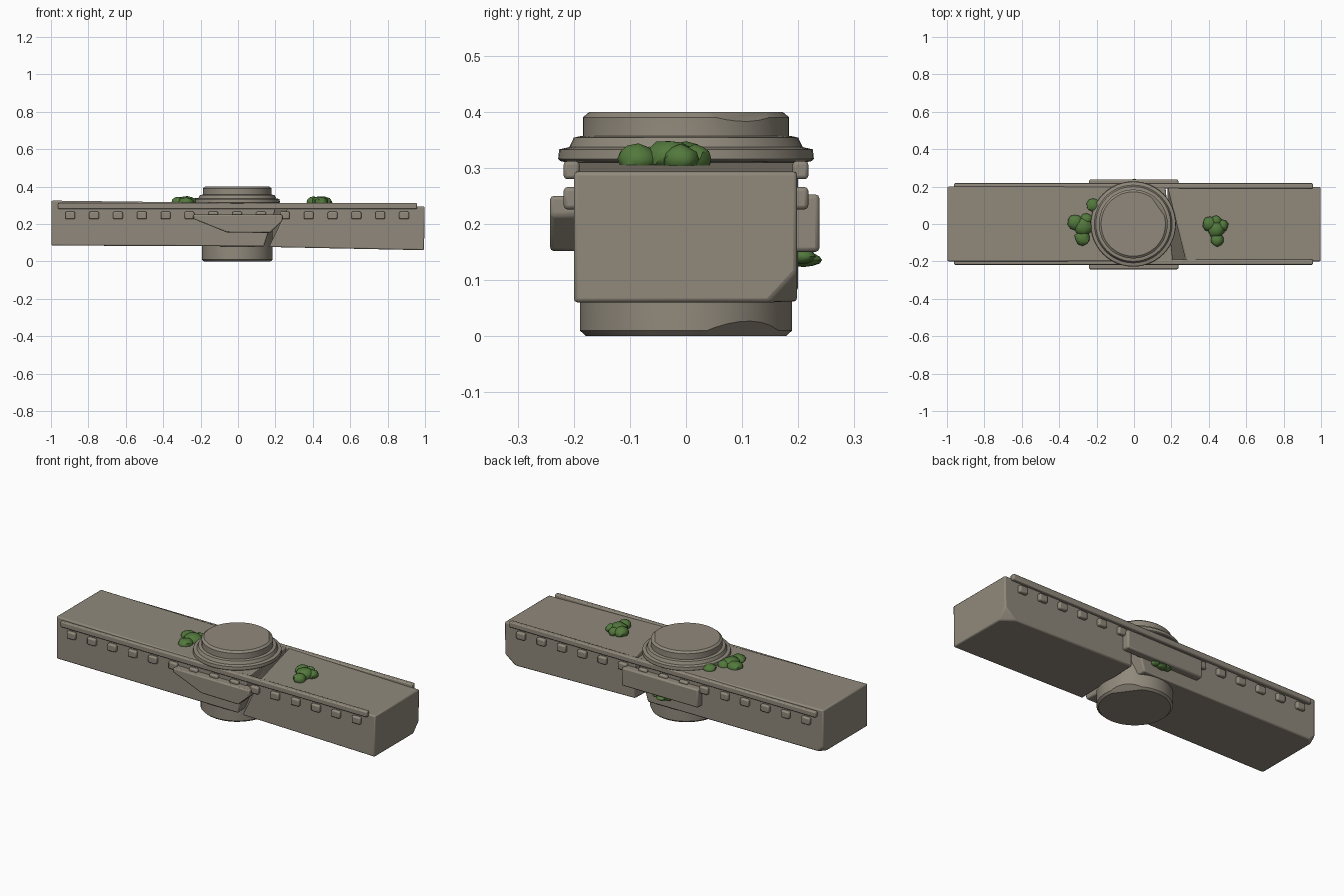
import bpy, bmesh, math, random
from mathutils import Vector

random.seed(4)
cube = bpy.data.objects.get("Cube")
if cube:
    bpy.data.objects.remove(cube, do_unlink=True)


def material(name, color):
    m = bpy.data.materials.new(name)
    m.use_nodes = True
    m.diffuse_color = (*color, 1)
    m.node_tree.nodes["Principled BSDF"].inputs["Base Color"].default_value = (*color, 1)
    return m


STONE = material("weathered stone", (0.28, 0.25, 0.2))
MOSS = material("moss green", (0.085, 0.19, 0.045))


def finish(bm, name, mat, bevel=0.0, angle=30):
    bmesh.ops.recalc_face_normals(bm, faces=bm.faces)
    me = bpy.data.meshes.new(name)
    bm.to_mesh(me)
    bm.free()
    ob = bpy.data.objects.new(name, me)
    bpy.context.collection.objects.link(ob)
    me.materials.append(mat)
    if bevel:
        mod = ob.modifiers.new("worn edges", "BEVEL")
        mod.width = bevel
        mod.segments = 2
        mod.limit_method = "ANGLE"
    bpy.ops.object.select_all(action="DESELECT")
    ob.select_set(True)
    bpy.context.view_layer.objects.active = ob
    bpy.ops.object.shade_smooth_by_angle(angle=math.radians(angle))
    return ob


def chip(bm, point, normal):
    # Slice off the corner beyond a plane and close the cut
    cut = bmesh.ops.bisect_plane(bm, geom=bm.verts[:] + bm.edges[:] + bm.faces[:],
                                 plane_co=point, plane_no=normal, clear_outer=True)
    edges = [e for e in cut["geom_cut"] if isinstance(e, bmesh.types.BMEdge)]
    bmesh.ops.holes_fill(bm, edges=edges)


def prism(outline, y0, y1):
    # Extrude an (x, z) outline along y
    bm = bmesh.new()
    face = bm.faces.new([bm.verts.new((x, y0, z)) for x, z in outline])
    out = bmesh.ops.extrude_face_region(bm, geom=[face])
    moved = [v for v in out["geom"] if isinstance(v, bmesh.types.BMVert)]
    bmesh.ops.translate(bm, verts=moved, vec=(0, y1 - y0, 0))
    return bm


def box(x0, x1, y0, y1, z0, z1):
    return prism([(x0, z0), (x1, z0), (x1, z1), (x0, z1)], y0, y1)


def lathe(profile, segments=48):
    bm = bmesh.new()
    rings = []
    for r, z in profile:
        rings.append([bm.verts.new((r * math.cos(math.tau * i / segments) - 0.004,
                                    r * math.sin(math.tau * i / segments), z))
                      for i in range(segments)])
    for a, b in zip(rings, rings[1:]):
        for i in range(segments):
            j = (i + 1) % segments
            bm.faces.new((a[i], a[j], b[j], b[i]))
    bm.faces.new(rings[0])
    bm.faces.new(rings[-1])
    return bm


# Broken beam: two halves with slanted ends meeting at a crack
bm = prism([(-0.998, 0.085), (0.14, 0.08), (0.21, 0.31), (-0.998, 0.325)], -0.2, 0.2)
for v in bm.verts:
    if v.co.x > 0 and v.co.y > 0:
        v.co.x -= 0.04
chip(bm, Vector((-0.97, 0.2, 0.09)), Vector((-0.6, 0.6, -0.6)))
finish(bm, "beam_right_half", STONE, 0.007)

bm = prism([(0.165, 0.077), (0.995, 0.06), (0.998, 0.293), (0.28, 0.31)], -0.2, 0.198)
for v in bm.verts:
    if v.co.y > 0 and v.co.x < 0.5:
        v.co.x = 0.18
chip(bm, Vector((0.975, 0.18, 0.08)), Vector((0.5, 0.7, -0.65)))
finish(bm, "beam_left_half", STONE, 0.007)

# Rails and small blocks along both long sides
for side, label in ((-1, "front"), (1, "back")):
    y0, y1 = sorted((side * 0.19, side * 0.218))
    finish(box(-0.962, 0.957, y0, y1, 0.28, 0.312), label + "_rail", STONE, 0.006)
    for i in range(15):
        x = -0.897 + i * 0.1275
        finish(box(x - 0.026, x + 0.026, y0, y1, 0.226, 0.266),
               f"{label}_block_{i + 1}", STONE, 0.007)

# Side plates: broken at the front, whole at the back
finish(prism([(-0.24, 0.228), (-0.06, 0.155), (0.17, 0.152), (0.237, 0.215),
              (0.237, 0.25), (-0.24, 0.25)], -0.242, -0.19), "front_plate", STONE, 0.006)
finish(box(-0.24, 0.237, 0.19, 0.238, 0.15, 0.253), "back_plate", STONE, 0.008)

# Central drum with chipped rims, and the collar around it
bm = lathe([(0.178, 0), (0.189, 0.01), (0.189, 0.3), (0.184, 0.34),
            (0.184, 0.39), (0.172, 0.4)])
chip(bm, Vector((0.152, 0.098, 0.022)), Vector((0.55, 0.4, -0.7)))
chip(bm, Vector((0.147, 0.1, 0.385)), Vector((0.5, 0.35, 0.8)))
finish(bm, "central_drum", STONE)
finish(lathe([(0.19, 0.306), (0.224, 0.312), (0.228, 0.316), (0.226, 0.333),
              (0.208, 0.337), (0.2, 0.354), (0.186, 0.357)]), "drum_collar", STONE)


def moss(name, lumps):
    # Clump of squashed, uneven lumps: x, y, z, radius, height
    bm = bmesh.new()
    for x, y, z, r, h in lumps:
        made = bmesh.ops.create_icosphere(bm, subdivisions=2, radius=1)
        for v in made["verts"]:
            k = random.uniform(0.9, 1.08)
            v.co = Vector((x + v.co.x * r * k, y + v.co.y * r * k, z + v.co.z * h * k))
    finish(bm, name, MOSS, angle=40)


moss("moss_by_collar", [(-0.315, 0.01, 0.318, 0.042, 0.028), (-0.27, -0.015, 0.32, 0.05, 0.03),
                        (-0.275, -0.075, 0.318, 0.042, 0.026), (-0.255, 0.025, 0.317, 0.032, 0.026),
                        (-0.22, 0.1, 0.318, 0.036, 0.023)])
moss("moss_on_beam", [(0.405, 0, 0.318, 0.04, 0.028), (0.44, -0.03, 0.32, 0.045, 0.03),
                      (0.445, -0.085, 0.316, 0.036, 0.026), (0.472, -0.01, 0.316, 0.032, 0.026),
                      (0.44, 0.015, 0.315, 0.03, 0.026)])
moss("moss_under_plate", [(0.0, 0.212, 0.136, 0.03, 0.013), (-0.035, 0.205, 0.142, 0.026, 0.015),
                          (0.035, 0.207, 0.142, 0.024, 0.014)])
